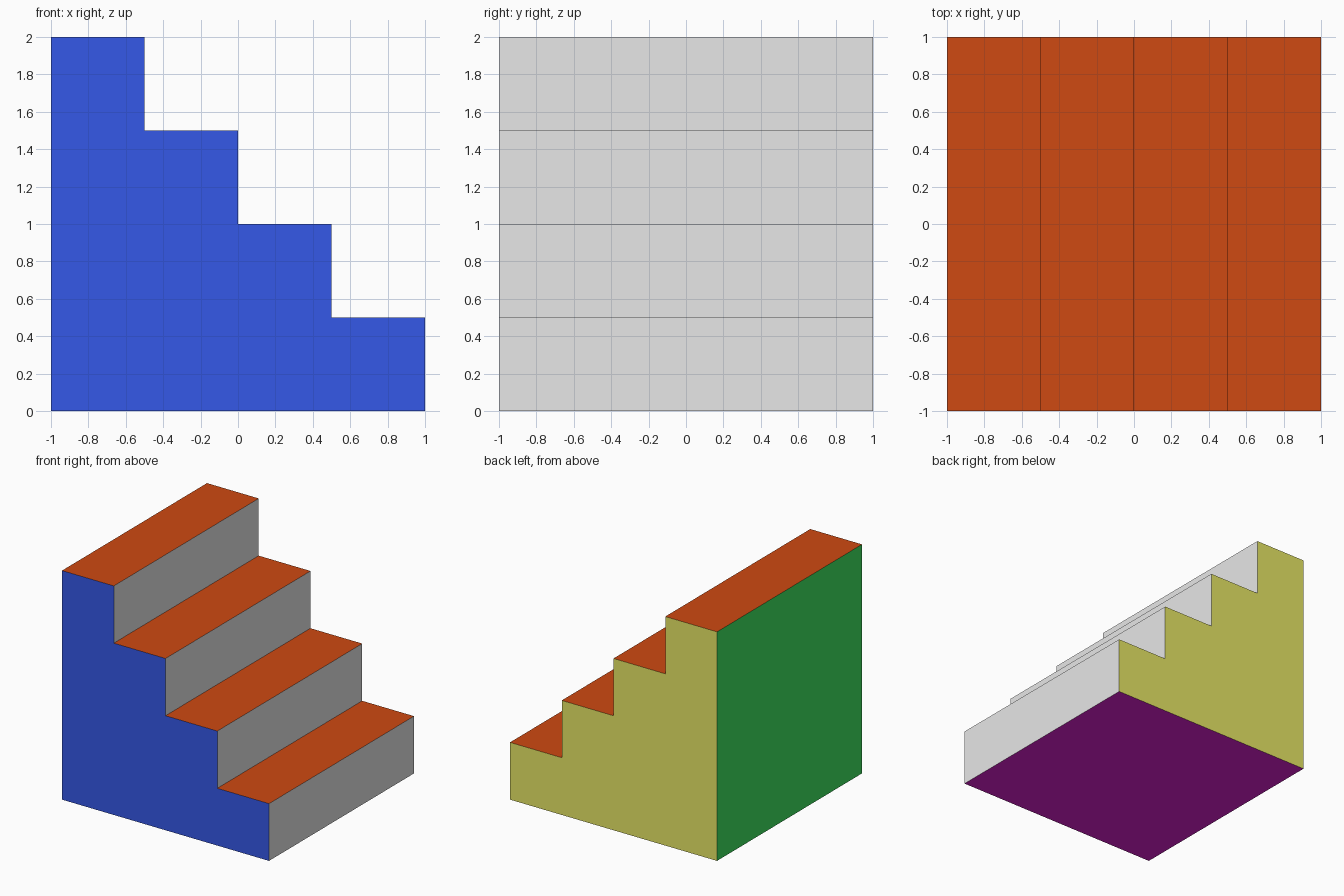
import bpy, bmesh
from mathutils import Vector

if "Cube" in bpy.data.objects:
    bpy.data.objects.remove(bpy.data.objects["Cube"])

STEPS, RUN, RISE, HALF = 4, 0.5, 0.5, 1.0

# One colour per facing direction
SIDES = [
    ("front_blue", (0.036, 0.098, 0.80), (0, -1, 0)),
    ("back_yellow", (0.80, 0.80, 0.133), (0, 1, 0)),
    ("left_green", (0.048, 0.80, 0.118), (-1, 0, 0)),
    ("riser_grey", (0.80, 0.80, 0.80), (1, 0, 0)),
    ("tread_orange", (0.62, 0.067, 0.006), (0, 0, 1)),
    ("base_purple", (0.80, 0.015, 0.70), (0, 0, -1)),
]

# Stepped side profile, descending towards +x
profile = [(HALF, 0), (-HALF, 0)]
for i in range(STEPS):
    z = (STEPS - i) * RISE
    profile += [(-HALF + i * RUN, z), (-HALF + (i + 1) * RUN, z)]

# Extrude the profile along y
bm = bmesh.new()
face = bm.faces.new([bm.verts.new((x, -HALF, z)) for x, z in profile])
ext = bmesh.ops.extrude_face_region(bm, geom=[face], use_keep_orig=True)
bmesh.ops.translate(bm, vec=(0, 2 * HALF, 0),
                    verts=[v for v in ext["geom"] if isinstance(v, bmesh.types.BMVert)])
bmesh.ops.recalc_face_normals(bm, faces=bm.faces)
bm.normal_update()

# Colour each face by its direction
for f in bm.faces:
    f.material_index = max(range(len(SIDES)), key=lambda i: f.normal.dot(Vector(SIDES[i][2])))

mesh = bpy.data.meshes.new("staircase")
bm.to_mesh(mesh)
bm.free()
for name, colour, _ in SIDES:
    mat = bpy.data.materials.new(name)
    mat.diffuse_color = (*colour, 1)
    mat.use_nodes = True
    mat.node_tree.nodes["Principled BSDF"].inputs["Base Color"].default_value = mat.diffuse_color
    mesh.materials.append(mat)
bpy.context.collection.objects.link(bpy.data.objects.new("staircase", mesh))
